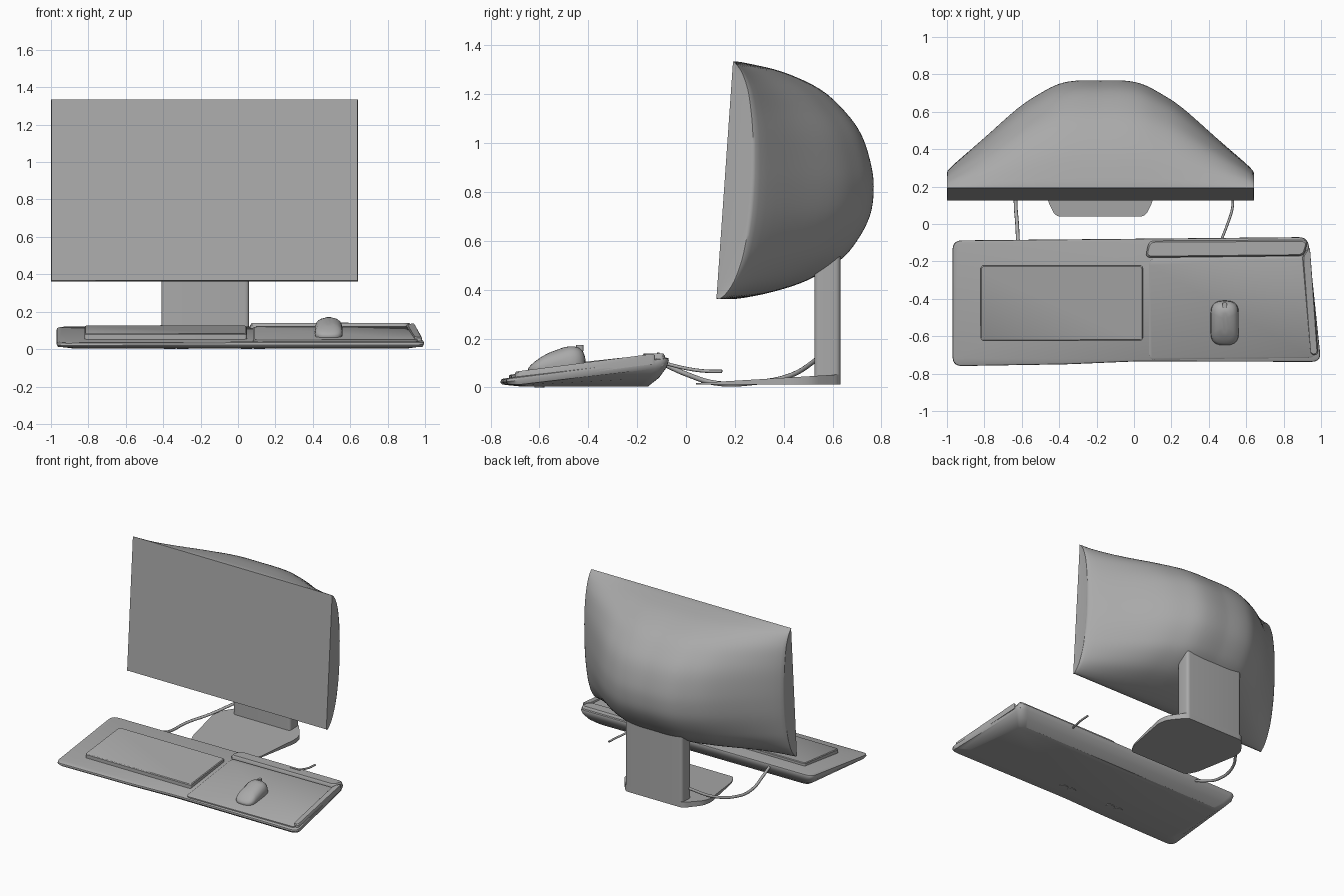
import bpy, bmesh, math
from mathutils import Vector

if "Cube" in bpy.data.objects:
    bpy.data.objects.remove(bpy.data.objects["Cube"], do_unlink=True)

grey = bpy.data.materials.new("plain grey")
grey.use_nodes = True
grey.diffuse_color = (0.4, 0.4, 0.4, 1)
grey.node_tree.nodes["Principled BSDF"].inputs["Base Color"].default_value = grey.diffuse_color


def finish(name, bm, angle=35):
    bmesh.ops.recalc_face_normals(bm, faces=bm.faces)
    mesh = bpy.data.meshes.new(name)
    bm.to_mesh(mesh)
    bm.free()
    mesh.materials.append(grey)
    obj = bpy.data.objects.new(name, mesh)
    bpy.context.collection.objects.link(obj)
    bpy.ops.object.select_all(action="DESELECT")
    obj.select_set(True)
    bpy.context.view_layer.objects.active = obj
    bpy.ops.object.shade_smooth_by_angle(angle=math.radians(angle))
    return obj


def fillet(points, radius, steps=5):
    """Round every corner of a flat outline."""
    out, n = [], len(points)
    pts = [Vector(p) for p in points]
    for i, p in enumerate(pts):
        a, b = pts[i - 1] - p, pts[(i + 1) % n] - p
        a = p + a.normalized() * min(radius, a.length * 0.45)
        b = p + b.normalized() * min(radius, b.length * 0.45)
        for k in range(steps + 1):
            t = k / steps
            out.append(a * (1 - t) ** 2 + p * 2 * t * (1 - t) + b * t * t)
    return out


def box(x0, x1, y0, y1):
    return [(x0, y0), (x1, y0), (x1, y1), (x0, y1)]


def slab(name, outline, radius, rings, angle=35):
    """Stack of inset outlines; each ring is (inset, height function of y)."""
    pts = fillet(outline, radius)
    xs, ys = [p.x for p in pts], [p.y for p in pts]
    cx, cy = (min(xs) + max(xs)) / 2, (min(ys) + max(ys)) / 2
    hx, hy = max(xs) - cx, max(ys) - cy
    bm = bmesh.new()
    loops = []
    for inset, height in rings:
        loop = []
        for p in pts:
            x = cx + (p.x - cx) * (1 - inset / hx)
            y = cy + (p.y - cy) * (1 - inset / hy)
            loop.append(bm.verts.new((x, y, height(y))))
        loops.append(loop)
    for lo, hi in zip(loops, loops[1:]):
        for i in range(len(pts)):
            bm.faces.new((lo[i - 1], lo[i], hi[i], hi[i - 1]))
    bm.faces.new(loops[0])
    bm.faces.new(loops[-1])
    return finish(name, bm, angle)


def spline(points, steps=4):
    """Smooth curve through flat points."""
    pts = [Vector(p) for p in points]
    out = []
    for i in range(len(pts) - 1):
        p0, p1, p2, p3 = pts[max(i - 1, 0)], pts[i], pts[i + 1], pts[min(i + 2, len(pts) - 1)]
        for k in range(steps):
            t = k / steps
            out.append(0.5 * (2 * p1 + (p2 - p0) * t + (2 * p0 - 5 * p1 + 4 * p2 - p3) * t ** 2
                              + (3 * p1 - p0 - 3 * p2 + p3) * t ** 3))
    return out + [pts[-1]]


def flat(z):
    return lambda y: z


# Monitor: tilted flat front, back bulge swept from a side and a plan profile
MID = -0.18


def screen_y(z):
    return 0.125 + 0.07 * (z - 0.37)


side = spline([(0.195, 1.335), (0.25, 1.327), (0.4, 1.29), (0.55, 1.22), (0.65, 1.13),
               (0.72, 1.03), (0.76, 0.9), (0.768, 0.8), (0.752, 0.7), (0.7, 0.6),
               (0.63, 0.52), (0.5, 0.44), (0.35, 0.39), (0.2, 0.362), (0.125, 0.368)])
half = spline([(0.818, 0.26), (0.8, 0.3), (0.62, 0.46), (0.44, 0.62), (0.32, 0.7),
               (0.22, 0.75), (0.12, 0.768), (0, 0.768)])
full = screen_y(0.8)
plan = [(-w, y - full) for w, y in half] + [(w, y - full) for w, y in reversed(half[:-1])]
plan = [(plan[0][0], 0)] + plan + [(plan[-1][0], 0)]
depth = max(f for w, f in plan)

bm = bmesh.new()
grid = []
for i, (y, z) in enumerate(side):
    s = 0 if i in (0, len(side) - 1) else max(0, (y - screen_y(z)) / depth)
    grid.append([bm.verts.new((MID + w, screen_y(z) + f * s, z)) for w, f in plan])
for a, b in zip(grid, grid[1:]):
    for i in range(len(plan) - 1):
        bm.faces.new((a[i], a[i + 1], b[i + 1], b[i]))
bm.faces.new(grid[0] + [r[-1] for r in grid[1:-1]] + grid[-1][::-1] + [r[0] for r in grid[-2:0:-1]])
bmesh.ops.remove_doubles(bm, verts=bm.verts, dist=0.0005)
finish("monitor_shell", bm, 40)

# Stand: neck and flared foot
slab("stand_neck", box(-0.41, 0.06, 0.525, 0.632), 0.025, [(0, flat(0.012)), (0, flat(0.58))])
right_edge = [(0.24, 0.04), (0.28, 0.12), (0.34, 0.45), (0.325, 0.52), (0.235, 0.632)]
foot = [(MID + w, y) for w, y in right_edge] + [(MID - w, y) for w, y in reversed(right_edge)]
slab("stand_foot", foot, 0.03, [(0, flat(0.012)), (0, lambda y: 0.018 + 0.06 * (y - 0.04))])


# Desk tray: sloping wedge with an undercut underside
def deck(y):
    return 0.035 + 0.129 * (y + 0.76)


def above(h):
    return lambda y: deck(y) + h


tray = [(-0.97, -0.76), (-0.35, -0.75), (0.0, -0.735), (1.0, -0.737), (0.93, -0.07),
        (0.1, -0.078), (-0.97, -0.088)]
slab("desk_tray", tray, 0.05, [
    (0.085, flat(0.004)), (0.04, lambda y: max(0.006, 0.4 * deck(y) - 0.008)),
    (0.008, lambda y: max(0.012, deck(y) - 0.04)),
    (0, above(-0.015)), (0.002, above(-0.004)), (0.012, above(0))])

# Raised rims around the mouse area, with a small slot plate
rim_top = flat(0.14)
slab("rear_rim", [(0.06, -0.18), (0.91, -0.17), (0.93, -0.085), (0.08, -0.09)], 0.03,
     [(0, above(-0.03)), (0, lambda y: 0.128), (0.008, rim_top)])
slab("side_rim", [(0.945, -0.7), (0.985, -0.7), (0.94, -0.12), (0.9, -0.17)], 0.02,
     [(0, above(-0.02)), (0, above(0.016)), (0.006, above(0.022))])
slab("rim_slot", box(0.51, 0.59, -0.118, -0.108), 0.003, [(0, flat(0.138)), (0, flat(0.143))])

# Mouse pad and keyboard
slab("mouse_pad", [(0.08, -0.725), (0.965, -0.715), (0.91, -0.175), (0.08, -0.185)], 0.03,
     [(0, above(-0.01)), (0, above(0.008)), (0.006, above(0.012))])


def key_top(y):
    return 0.083 + 0.108 * (y + 0.62)


slab("keyboard", box(-0.82, 0.047, -0.623, -0.222), 0.015,
     [(0, above(-0.01)), (0, lambda y: key_top(y) - 0.005), (0.005, key_top)])

# Mouse: rounded outline, tall at the rear and falling to the front
def hump(share):
    def height(y):
        t = min(1, max(0, (y + 0.65) / 0.2))
        crown = 0.09 + 0.08 * math.sin(t * math.pi / 2)
        return 0.06 + (crown - 0.06) * share
    return height


slab("mouse", box(0.41, 0.56, -0.648, -0.41), 0.065,
     [(0.006, flat(0.055)), (0, hump(0.3)), (0.003, hump(0.6)), (0.012, hump(0.8)),
      (0.028, hump(0.93)), (0.05, hump(0.99)), (0.066, hump(1))], 60)
slab("mouse_wheel", box(0.472, 0.498, -0.45, -0.42), 0.012, [(0, flat(0.15)), (0, flat(0.173))])

# Oval pads under the tray
for x in (0.08, -0.33):
    for dx in (-0.035, 0.035):
        slab("tray_pad", box(x + dx - 0.03, x + dx + 0.03, -0.62, -0.58), 0.03,
             [(0, flat(0.006)), (0, flat(0))])


# Cables
def cable(name, points, radius):
    curve = bpy.data.curves.new(name, "CURVE")
    curve.dimensions = "3D"
    curve.bevel_depth = radius
    curve.bevel_resolution = 2
    curve.resolution_u = 6
    curve.use_fill_caps = True
    line = curve.splines.new("BEZIER")
    line.bezier_points.add(len(points) - 1)
    for knot, p in zip(line.bezier_points, points):
        knot.co = p
        knot.handle_left_type = knot.handle_right_type = "AUTO"
    curve.materials.append(grey)
    bpy.context.collection.objects.link(bpy.data.objects.new(name, curve))


cable("keyboard_cable", [(-0.62, -0.1, 0.1), (-0.625, 0, 0.055), (-0.633, 0.12, 0.018),
                         (-0.62, 0.28, 0.02), (-0.53, 0.43, 0.05), (-0.4, 0.55, 0.125)], 0.01)
cable("mouse_cable", [(0.465, -0.09, 0.1), (0.5, 0, 0.078), (0.525, 0.08, 0.067),
                      (0.53, 0.148, 0.066)], 0.007)
